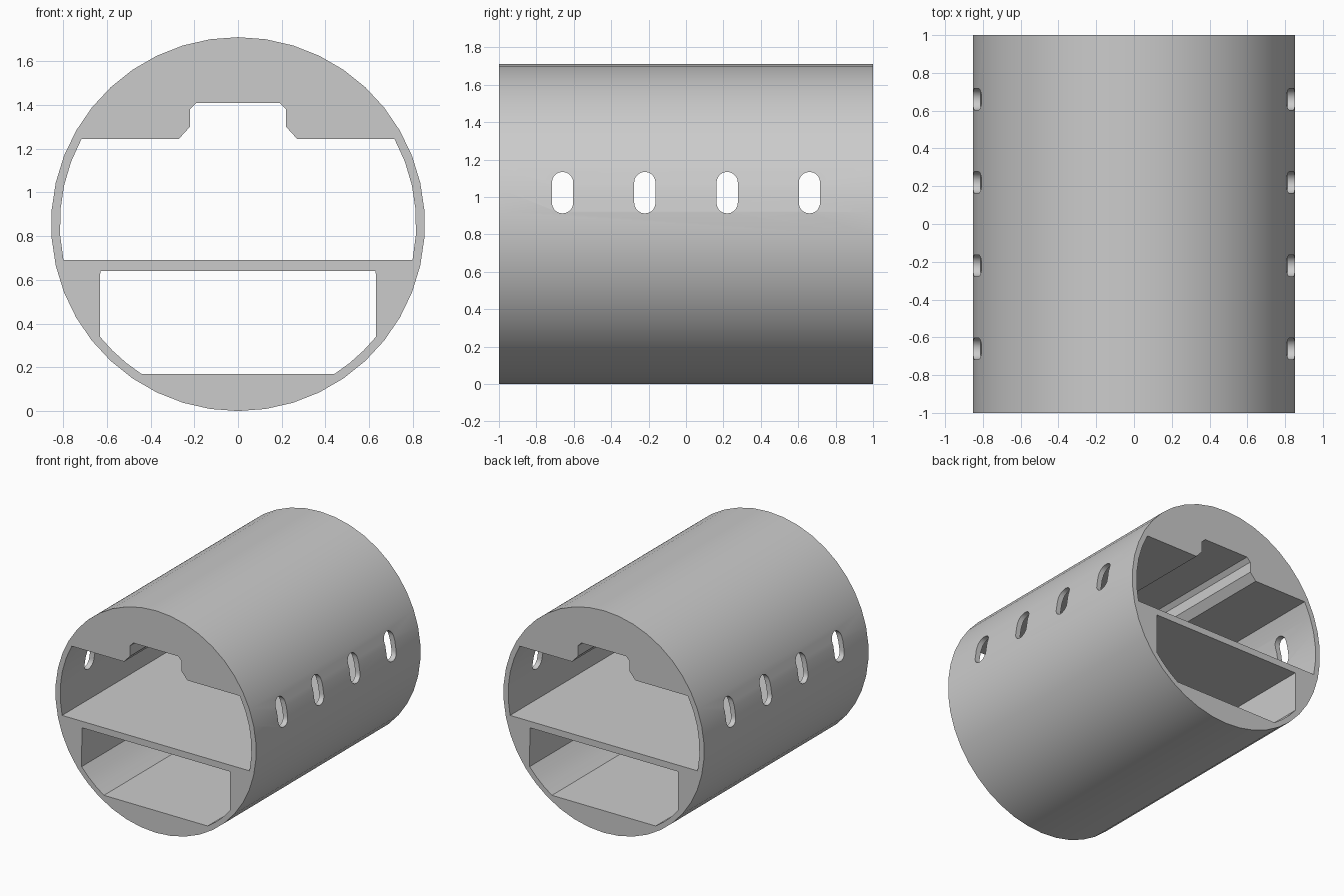
import bpy, bmesh
from math import sin, cos, pi, sqrt, asin, radians

R, BORE, MID = 0.855, 0.815, 0.855   # outer radius, bore radius, axis height
SIDES = 42

cube = bpy.data.objects.get("Cube")
if cube:
    bpy.data.objects.remove(cube, do_unlink=True)

grey = bpy.data.materials.new("light grey")
grey.use_nodes = True
grey.diffuse_color = (0.6, 0.6, 0.6, 1)
grey.node_tree.nodes["Principled BSDF"].inputs["Base Color"].default_value = (0.6, 0.6, 0.6, 1)


def prism(name, points, sweep):
    """Extrude a closed list of 3D points along a vector."""
    bm = bmesh.new()
    face = bm.faces.new([bm.verts.new(p) for p in points])
    out = bmesh.ops.extrude_face_region(bm, geom=[face])
    moved = [v for v in out["geom"] if isinstance(v, bmesh.types.BMVert)]
    bmesh.ops.translate(bm, verts=moved, vec=sweep)
    bmesh.ops.recalc_face_normals(bm, faces=bm.faces)
    mesh = bpy.data.meshes.new(name)
    bm.to_mesh(mesh)
    bm.free()
    obj = bpy.data.objects.new(name, mesh)
    bpy.context.collection.objects.link(obj)
    mesh.materials.append(grey)
    return obj


def lengthwise(name, profile, half):
    return prism(name, [(x, -half, z) for x, z in profile], (0, 2 * half, 0))


def mirrored(right):
    return right + [(-x, z) for x, z in reversed(right)]


def bore_arc(z0, z1, steps):
    """Points on the right of the bore circle between two heights."""
    a0, a1 = asin((z0 - MID) / BORE), asin((z1 - MID) / BORE)
    angles = [a0 + (a1 - a0) * i / steps for i in range(steps + 1)]
    return [(BORE * cos(a), MID + BORE * sin(a)) for a in angles]


# Outer cylinder
ring = [2 * pi * i / SIDES for i in range(SIDES)]
body = lengthwise("slotted_tube", [(R * sin(a), MID + R * cos(a)) for a in ring], 1)

# Upper bay with a chamfered channel in its roof
notch = [(0.27, 1.245), (0.22, 1.30), (0.22, 1.38), (0.19, 1.41)]
cutters = [lengthwise("upper_bay_cutter", mirrored(bore_arc(0.69, 1.245, 5) + notch), 1.2)]

# Lower bay with curved bottom corners
lower = bore_arc(0.17, 0.34, 3) + [(0.63, 0.64)]
cutters.append(lengthwise("lower_bay_cutter", mirrored(lower), 1.2))

# Rounded slots through both side walls
SLOT_R, SLOT_Z, SLOT_HALF, STEPS = 0.057, 1.023, 0.054, 10
for i in range(4):
    y = -0.66 + 0.44 * i
    outline = []
    for side, start in ((1, 0), (-1, pi)):
        for k in range(STEPS + 1):
            a = start + pi * k / STEPS
            outline.append((-1, y + SLOT_R * cos(a), SLOT_Z + side * SLOT_HALF + SLOT_R * sin(a)))
    cutters.append(prism("slot_cutter", outline, (2, 0, 0)))

# Cut the openings, then drop the helpers
for cutter in cutters:
    cutter.hide_render = True
    mod = body.modifiers.new("cut", "BOOLEAN")
    mod.operation = "DIFFERENCE"
    mod.solver = "EXACT"
    mod.object = cutter
    bpy.ops.object.select_all(action="DESELECT")
    body.select_set(True)
    bpy.context.view_layer.objects.active = body
    bpy.ops.object.modifier_apply(modifier=mod.name)
    bpy.data.objects.remove(cutter, do_unlink=True)

bpy.ops.object.shade_smooth_by_angle(angle=radians(25))
